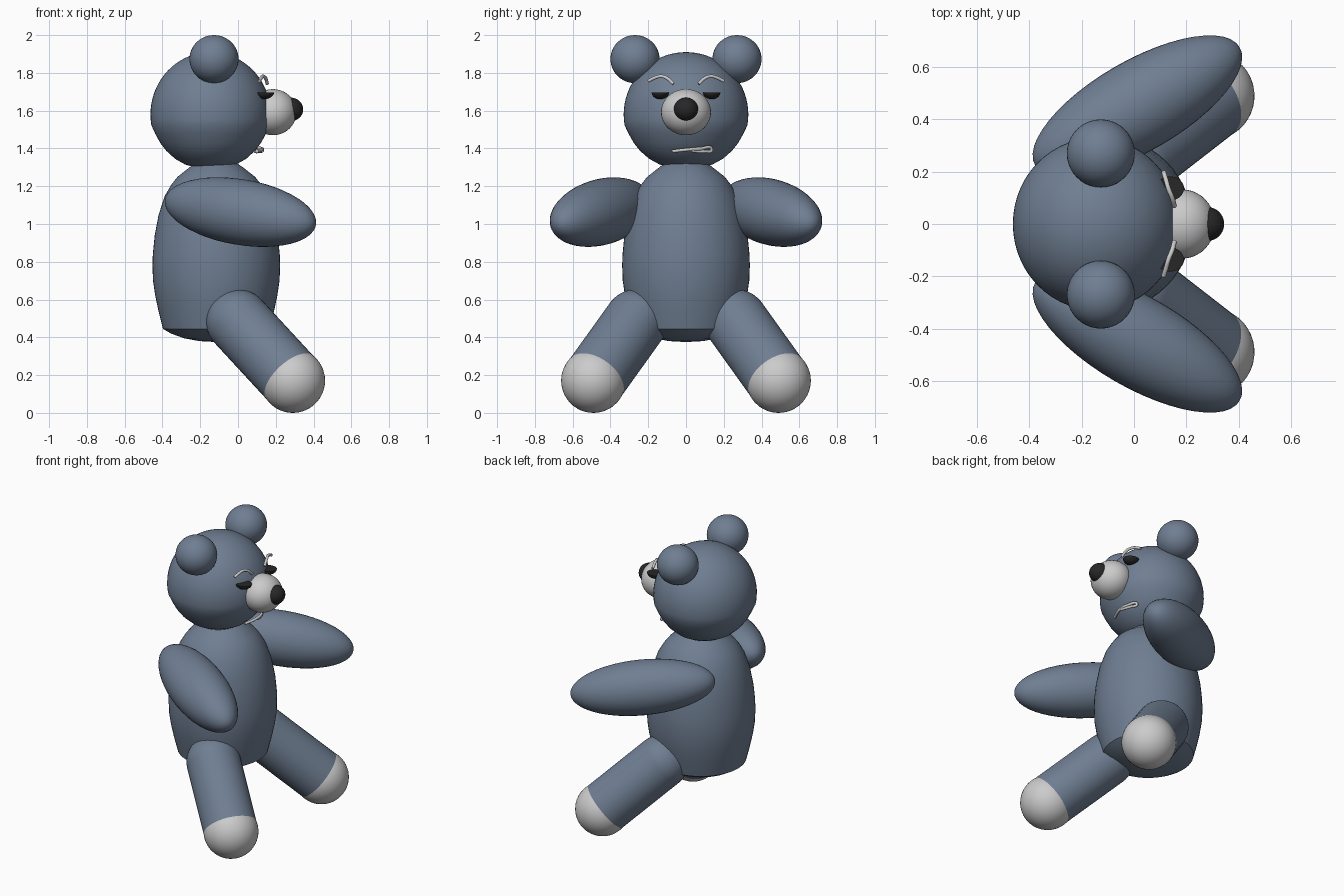
import bpy, bmesh, math
from mathutils import Vector, Matrix

if "Cube" in bpy.data.objects:
    bpy.data.objects.remove(bpy.data.objects["Cube"])


def material(name, rgb):
    m = bpy.data.materials.new(name)
    m.diffuse_color = (*rgb, 1)
    m.use_nodes = True
    m.node_tree.nodes["Principled BSDF"].inputs["Base Color"].default_value = m.diffuse_color
    return m


FUR = material("blue grey fur", (0.16, 0.21, 0.29))
PALE = material("pale grey", (0.60, 0.60, 0.60))
BLACK = material("black", (0.02, 0.02, 0.02))


def finish(name, bm, mat, angle=50):
    bmesh.ops.recalc_face_normals(bm, faces=bm.faces[:])
    me = bpy.data.meshes.new(name)
    bm.to_mesh(me)
    bm.free()
    ob = bpy.data.objects.new(name, me)
    bpy.context.collection.objects.link(ob)
    me.materials.append(mat)
    bpy.ops.object.select_all(action='DESELECT')
    ob.select_set(True)
    bpy.context.view_layer.objects.active = ob
    bpy.ops.object.shade_smooth_by_angle(angle=math.radians(angle))
    return ob


def ellipsoid(name, centre, radii, mat, axis=(0, 0, 1), lower_half=False):
    bm = bmesh.new()
    bmesh.ops.create_uvsphere(bm, u_segments=40, v_segments=24, radius=1)
    if lower_half:
        geom = bm.verts[:] + bm.edges[:] + bm.faces[:]
        bmesh.ops.bisect_plane(bm, geom=geom, plane_co=(0, 0, 0), plane_no=(0, 0, 1),
                               clear_outer=True)
        bmesh.ops.holes_fill(bm, edges=[e for e in bm.edges if e.is_boundary])
    rot = Vector(axis).to_track_quat('Z', 'Y').to_matrix().to_4x4()
    bm.transform(Matrix.Translation(centre) @ rot @ Matrix.Diagonal((*radii, 1)))
    return finish(name, bm, mat)


def lathe(name, profile, x, squash, mat):
    bm = bmesh.new()
    vs = [bm.verts.new((r, 0, z)) for r, z in profile]
    es = [bm.edges.new(p) for p in zip(vs, vs[1:])]
    bmesh.ops.spin(bm, geom=vs + es, axis=(0, 0, 1), cent=(0, 0, 0),
                   angle=2 * math.pi, steps=56)
    bmesh.ops.remove_doubles(bm, verts=bm.verts[:], dist=1e-4)
    bm.transform(Matrix.Translation((x, 0, 0)) @ Matrix.Diagonal((squash, 1, 1, 1)))
    return finish(name, bm, mat, 40)


def rod(name, a, b, r, mat):
    a, b = Vector(a), Vector(b)
    bm = bmesh.new()
    bmesh.ops.create_cone(bm, cap_ends=True, segments=40, radius1=r, radius2=r,
                          depth=(b - a).length)
    rot = (b - a).to_track_quat('Z', 'Y').to_matrix().to_4x4()
    bm.transform(Matrix.Translation((a + b) / 2) @ rot)
    return finish(name, bm, mat)


def tube(name, points, r, mat):
    cu = bpy.data.curves.new(name, 'CURVE')
    cu.dimensions = '3D'
    cu.bevel_depth = r
    cu.bevel_resolution = 3
    cu.use_fill_caps = True
    sp = cu.splines.new('BEZIER')
    sp.bezier_points.add(len(points) - 1)
    for bp, p in zip(sp.bezier_points, points):
        bp.co = p
        bp.handle_left_type = bp.handle_right_type = 'AUTO'
    ob = bpy.data.objects.new(name, cu)
    bpy.context.collection.objects.link(ob)
    cu.materials.append(mat)


# Head: sphere on top, tapering to a flatter chin
head = [(0.33 * math.sin(math.radians(t)), 1.58 + 0.33 * math.cos(math.radians(t)))
        for t in range(0, 101, 5)]
head += [(0.305, 1.48), (0.277, 1.43), (0.243, 1.387), (0.195, 1.345), (0.14, 1.315),
         (0.07, 1.295), (0, 1.29)]
lathe("head", head, -0.145, 0.965, FUR)

# Body: egg with a tucked, shallow domed base
body = [(0, 1.36), (0.07, 1.345), (0.135, 1.305), (0.205, 1.25), (0.24, 1.205), (0.272, 1.15),
        (0.305, 1.05), (0.326, 0.94), (0.336, 0.84), (0.338, 0.78), (0.335, 0.70),
        (0.323, 0.62), (0.305, 0.535), (0.282, 0.445), (0.24, 0.42), (0.17, 0.395),
        (0.09, 0.38), (0, 0.375)]
lathe("body", body, -0.115, 1.0, FUR)

# Muzzle and nose
ellipsoid("muzzle", (0.185, 0, 1.592), (0.125, 0.132, 0.122), PALE)
ellipsoid("nose", (0.28, 0, 1.607), (0.065, 0.065, 0.062), BLACK)

# Paired parts
for s, side in ((1, "left"), (-1, "right")):
    ellipsoid(side + "_ear", (-0.127, s * 0.27, 1.873), (0.13, 0.13, 0.127), FUR)
    ellipsoid(side + "_arm", (0.013, s * 0.45, 1.063), (0.174, 0.174, 0.456), FUR,
              axis=(0.857, s * 0.495, -0.144))
    hip, foot = (0.0, s * 0.265, 0.485), (0.29, s * 0.49, 0.171)
    ellipsoid(side + "_hip", hip, (0.169,) * 3, FUR, axis=(0.29, s * 0.225, -0.314))
    rod(side + "_leg", hip, foot, 0.169, FUR)
    ellipsoid(side + "_foot", foot, (0.171,) * 3, PALE, axis=(0.29, s * 0.225, -0.314))
    # sleepy half-closed eye
    ellipsoid(side + "_eye", (0.138, s * 0.136, 1.697), (0.053, 0.046, 0.036), BLACK,
              lower_half=True)
    tube(side + "_eyebrow", [(0.155, s * 0.067, 1.742), (0.146, s * 0.10, 1.772),
                             (0.132, s * 0.135, 1.782), (0.122, s * 0.17, 1.772),
                             (0.113, s * 0.20, 1.757)], 0.009, PALE)

# Crooked mouth, doubled back at one corner
tube("mouth", [(0.10, -0.07, 1.385), (0.125, 0, 1.393), (0.125, 0.07, 1.398),
               (0.09, 0.135, 1.393), (0.11, 0.10, 1.384), (0.13, 0.03, 1.388)], 0.009, PALE)
